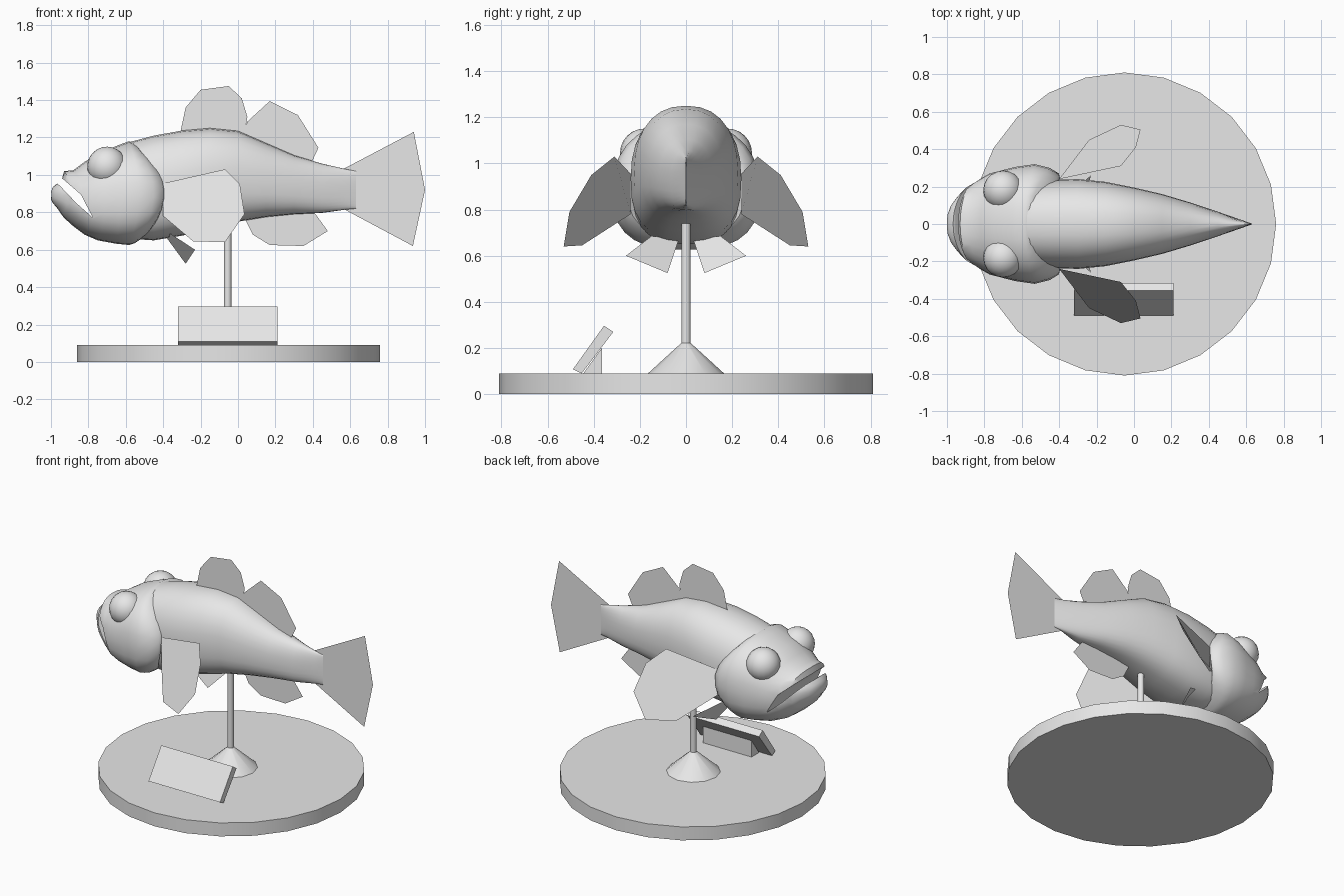
import bpy, bmesh, math
from mathutils import Vector

if "Cube" in bpy.data.objects:
    bpy.data.objects.remove(bpy.data.objects["Cube"])

grey = bpy.data.materials.new("plain_grey")
grey.diffuse_color = (0.8, 0.8, 0.8, 1)
grey.use_nodes = True
grey.node_tree.nodes["Principled BSDF"].inputs["Base Color"].default_value = grey.diffuse_color


def make(name, verts, faces, smooth=None):
    """Mesh object from points and faces, optionally smooth below an angle."""
    me = bpy.data.meshes.new(name)
    me.from_pydata(verts, [], faces)
    bm = bmesh.new()
    bm.from_mesh(me)
    bmesh.ops.recalc_face_normals(bm, faces=bm.faces)
    bm.to_mesh(me)
    bm.free()
    me.materials.append(grey)
    ob = bpy.data.objects.new(name, me)
    bpy.context.collection.objects.link(ob)
    if smooth:
        shade(ob, smooth)
    return ob


def activate(ob):
    bpy.ops.object.select_all(action='DESELECT')
    ob.select_set(True)
    bpy.context.view_layer.objects.active = ob


def shade(ob, angle):
    activate(ob)
    bpy.ops.object.shade_smooth_by_angle(angle=math.radians(angle))


def loft(name, rings, smooth):
    """Skin a closed tube through equal-length rings of points."""
    n = len(rings[0])
    verts = [p for r in rings for p in r]
    faces = [(i * n + j, i * n + (j + 1) % n, (i + 1) * n + (j + 1) % n, (i + 1) * n + j)
             for i in range(len(rings) - 1) for j in range(n)]
    faces += [tuple(range(n)), tuple(range(len(verts) - n, len(verts)))]
    return make(name, verts, faces, smooth)


def section(x, top, bottom, w, bend=None, n=28):
    """Rounded-box cross-section of the fish at x."""
    pts = []
    mid = bottom + (top - bottom) * 0.46
    for i in range(n):
        a = 2 * math.pi * i / n
        s, c = math.sin(a), math.cos(a)
        p = 0.87 if c > 0 else 0.75
        y = w * math.copysign(abs(s) ** p, s)
        z = mid + (top - mid if c > 0 else mid - bottom) * math.copysign(abs(c) ** p, c)
        pts.append((x + (bend(x, y, z) if bend else 0), y, z))
    return pts


def prism(name, yz=None, xz=None, lo=0, hi=0):
    """Extrude a profile along x (yz profile) or y (xz profile)."""
    if yz:
        ends = [[(v, a, b) for a, b in yz] for v in (lo, hi)]
    else:
        ends = [[(a, v, b) for a, b in xz] for v in (lo, hi)]
    return loft(name, ends, None)


def turned(name, profile, n, cx, smooth=30):
    """Round part from (radius, z) pairs."""
    return loft(name, [[(cx + r * math.sin(2 * math.pi * i / n),
                         r * math.cos(2 * math.pi * i / n), z) for i in range(n)]
                       for r, z in profile], smooth)


def flat_fin(name, xz):
    return make(name, [(x, 0, z) for x, z in xz], [tuple(range(len(xz)))])


def paired_fin(name, pts):
    for side, s in (("left", 1), ("right", -1)):
        make(side + "_" + name, [(x, s * y, z) for x, y, z in pts], [tuple(range(len(pts)))])


# Display stand
turned("base_disc", [(0.81, 0), (0.81, 0.09)], 24, -0.05)
turned("pole_foot", [(0.165, 0.09), (0.02, 0.222)], 12, -0.055, 40)
turned("pole", [(0.02, 0.16), (0.02, 0.76)], 12, -0.055, 40)
prism("plaque", yz=[(-0.49, 0.108), (-0.452, 0.09), (-0.315, 0.27), (-0.355, 0.297)], lo=-0.32, hi=0.21)
prism("plaque_support", yz=[(-0.445, 0.09), (-0.365, 0.09), (-0.365, 0.20)], lo=-0.23, hi=0.13)

# Body: x, top, bottom, half width
body = [(-0.75, 1.10, 0.72, 0.18), (-0.6, 1.17, 0.66, 0.22), (-0.45, 1.21, 0.65, 0.235),
        (-0.3, 1.237, 0.675, 0.24), (-0.15, 1.25, 0.71, 0.225), (0, 1.235, 0.75, 0.195),
        (0.15, 1.17, 0.775, 0.16), (0.3, 1.105, 0.79, 0.115), (0.45, 1.06, 0.797, 0.065),
        (0.58, 1.03, 0.815, 0.02), (0.63, 1.02, 0.82, 0.002)]
loft("body", [section(*s) for s in body], 50)


# Head shell with snout wrapped back at the sides and a rounded gill edge
def head_bend(x, y, z):
    front = max(0, min(1, (-0.6 - x) / 0.4))
    rear = max(0, min(1, (x + 0.6) / 0.2))
    return 1.2 * front * y * y - 0.12 * rear * ((z - 0.9) / 0.25) ** 2


head = [(-1.0, 0.91, 0.87, 0.05), (-0.99, 0.935, 0.85, 0.10), (-0.965, 0.955, 0.82, 0.15),
        (-0.945, 0.965, 0.79, 0.18), (-0.93, 1.02, 0.77, 0.20), (-0.88, 1.025, 0.725, 0.235),
        (-0.82, 1.07, 0.68, 0.27), (-0.75, 1.115, 0.65, 0.285), (-0.65, 1.155, 0.632, 0.305),
        (-0.53, 1.18, 0.625, 0.32), (-0.45, 1.17, 0.635, 0.30), (-0.40, 1.10, 0.67, 0.27),
        (-0.395, 1.08, 0.69, 0.25), (-0.44, 1.05, 0.72, 0.20)]
head_ob = loft("head", [section(*s, bend=head_bend) for s in head], None)

# Open mouth cut through the head
cutter = prism("mouth_cutter", xz=[(-0.775, 0.77), (-0.865, 0.85), (-0.955, 0.945), (-1.02, 0.99),
                                   (-0.96, 0.995), (-0.93, 0.973), (-0.84, 0.895)], lo=-0.5, hi=0.5)
cutter.hide_render = True
mod = head_ob.modifiers.new("mouth", 'BOOLEAN')
mod.operation = 'DIFFERENCE'
mod.solver = 'EXACT'
mod.object = cutter
activate(head_ob)
bpy.ops.object.modifier_apply(modifier="mouth")
bpy.data.objects.remove(cutter)
shade(head_ob, 50)

# Eyes
for side, s in (("left", 1), ("right", -1)):
    bpy.ops.mesh.primitive_uv_sphere_add(segments=20, ring_count=12, radius=0.106,
                                         location=(-0.70, s * 0.18, 1.045))
    eye = bpy.context.object
    eye.name = side + "_eye"
    eye.data.materials.append(grey)
    shade(eye, 50)

# Fins on the centre line
flat_fin("tail_fin", [(0.56, 1.03), (0.94, 1.23), (1.0, 0.92), (0.935, 0.62), (0.56, 0.82)])
flat_fin("front_dorsal_fin", [(-0.31, 1.22), (-0.28, 1.36), (-0.20, 1.455), (-0.05, 1.475),
                              (0.02, 1.41), (0.05, 1.31), (0.03, 1.19)])
flat_fin("rear_dorsal_fin", [(0.02, 1.20), (0.05, 1.285), (0.17, 1.395), (0.32, 1.32),
                             (0.43, 1.145), (0.39, 1.06)])
flat_fin("anal_fin", [(0.03, 0.78), (0.08, 0.68), (0.17, 0.625), (0.35, 0.62), (0.48, 0.70), (0.40, 0.81)])

# Side fins
paired_fin("pectoral_fin", [(-0.40, 0.24, 0.955), (-0.07, 0.31, 1.03), (0.01, 0.41, 0.95),
                            (0.035, 0.505, 0.79), (-0.07, 0.53, 0.64), (-0.24, 0.45, 0.645),
                            (-0.40, 0.24, 0.78)])
paired_fin("pelvic_fin", [(-0.39, 0.03, 0.675), (-0.28, 0.08, 0.525), (-0.23, 0.26, 0.60),
                          (-0.36, 0.15, 0.685)])
